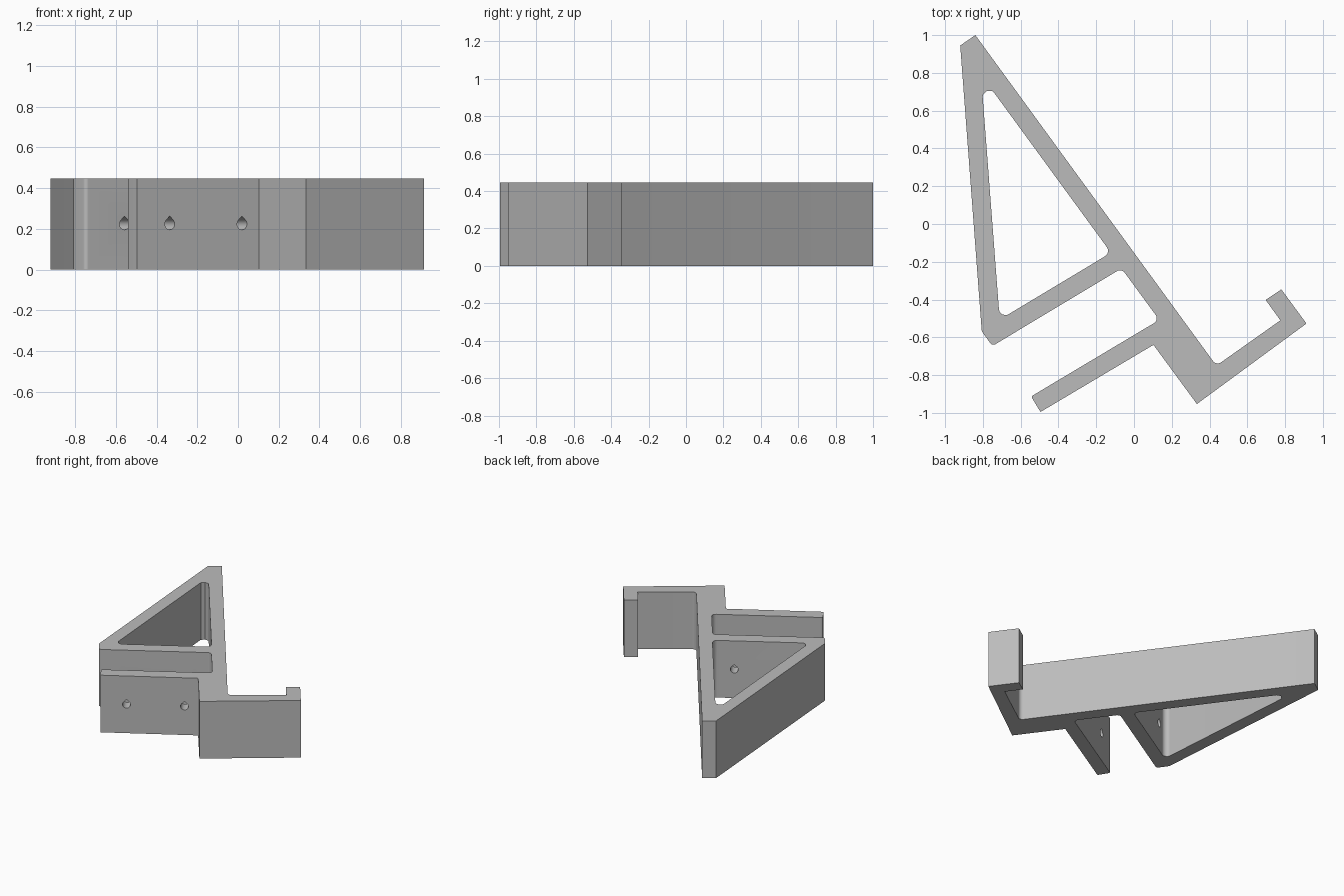
import bpy, bmesh, math
from mathutils import Vector

if "Cube" in bpy.data.objects:
    bpy.data.objects.remove(bpy.data.objects["Cube"])

HEIGHT = 0.447
grey = bpy.data.materials.new("plain grey")
grey.diffuse_color = (0.5, 0.5, 0.5, 1)
grey.use_nodes = True
grey.node_tree.nodes["Principled BSDF"].inputs["Base Color"].default_value = grey.diffuse_color


def rounded(corners, steps=6):
    """Closed outline from (x, y, radius) corners, with arcs where radius > 0."""
    out, n = [], len(corners)
    for i, (x, y, r) in enumerate(corners):
        p = Vector((x, y))
        if r == 0:
            out.append(p)
            continue
        a = (Vector(corners[i - 1][:2]) - p).normalized()
        b = (Vector(corners[(i + 1) % n][:2]) - p).normalized()
        half = a.angle(b) / 2
        centre = p + (a + b).normalized() * (r / math.sin(half))
        start = p + a * (r / math.tan(half)) - centre
        end = p + b * (r / math.tan(half)) - centre
        for k in range(steps + 1):
            out.append(centre + start.lerp(end, k / steps).normalized() * r)
    return out


def prism(name, ring, sweep):
    """Solid made by sweeping a closed ring of 3D points."""
    bm = bmesh.new()
    face = bm.faces.new([bm.verts.new(p) for p in ring])
    new = bmesh.ops.extrude_face_region(bm, geom=[face])["geom"]
    bmesh.ops.translate(bm, vec=sweep, verts=[v for v in new if isinstance(v, bmesh.types.BMVert)])
    bmesh.ops.recalc_face_normals(bm, faces=bm.faces)
    mesh = bpy.data.meshes.new(name)
    bm.to_mesh(mesh)
    bm.free()
    mesh.materials.append(grey)
    obj = bpy.data.objects.new(name, mesh)
    bpy.context.collection.objects.link(obj)
    return obj


def cut(body, cutter):
    mod = body.modifiers.new("cut", 'BOOLEAN')
    mod.operation, mod.solver, mod.object = 'DIFFERENCE', 'EXACT', cutter
    bpy.context.view_layer.objects.active = body
    bpy.ops.object.modifier_apply(modifier=mod.name)
    bpy.data.objects.remove(cutter)


# Bracket body: long back bar, front hook, lower arm, upper arm and brace
outline = rounded([
    (-0.84, 1.0, 0), (-0.92, 0.945, 0),
    (-0.806, -0.568, 0.03), (-0.75, -0.646, 0.02),
    (-0.066, -0.235, 0.03), (0.134, -0.508, 0.03),
    (-0.545, -0.913, 0.012), (-0.495, -0.995, 0),
    (0.103, -0.64, 0), (0.333, -0.953, 0),
    (0.913, -0.527, 0), (0.78, -0.346, 0), (0.697, -0.402, 0),
    (0.775, -0.51, 0), (0.436, -0.75, 0.03)])
body = prism("bracket", [(p.x, p.y, 0) for p in outline], (0, 0, HEIGHT))

# Triangular opening between bar, brace and upper arm
opening = rounded([(-0.81, 0.79, 0.034), (-0.711, -0.506, 0.034), (-0.122, -0.152, 0.034)])
cut(body, prism("opening_cutter", [(p.x, p.y, -0.1) for p in opening], (0, 0, HEIGHT + 0.2)))

# Teardrop screw holes, square through both arms
along = Vector((0.6 ** 0 * 0.857, 0.515, 0)).normalized()
across = Vector((-along.y, along.x, 0))
RADIUS = 0.028
drop = [(RADIUS * math.cos(math.radians(a)), RADIUS * math.sin(math.radians(a)))
        for a in range(135, 406, 15)] + [(0, RADIUS * math.sqrt(2))]
for x, y in ((-0.335, -0.9), (0.02, -0.69)):
    base = Vector((x, y, HEIGHT / 2)) - across * 0.06
    ring = [base + along * u + Vector((0, 0, v)) for u, v in drop]
    cut(body, prism("hole_cutter", ring, across * 0.63))

# Smooth fillets, sharp edges
body.select_set(True)
bpy.context.view_layer.objects.active = body
bpy.ops.object.shade_smooth_by_angle(angle=math.radians(30))
